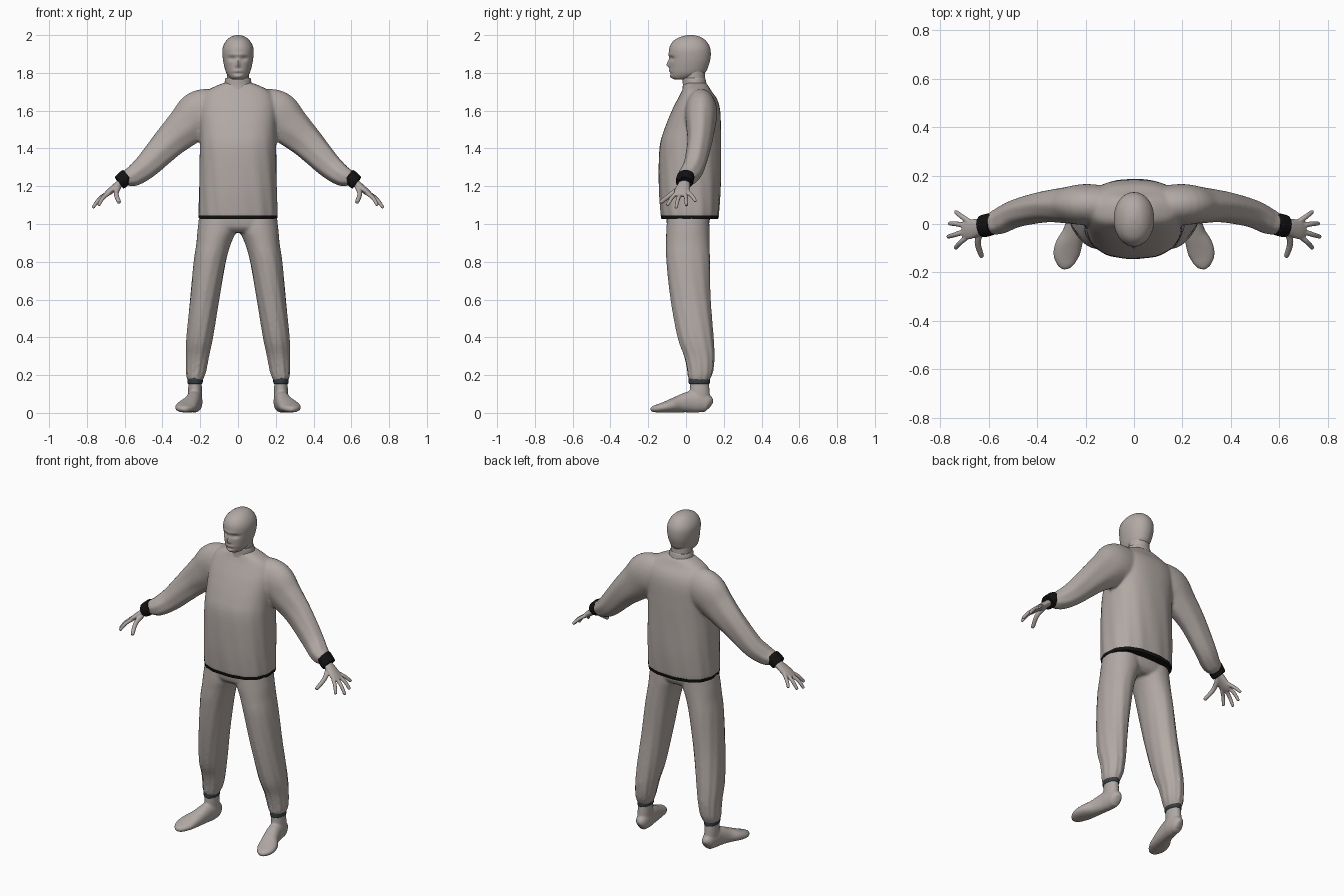
import bpy, bmesh, math
from mathutils import Vector

X, Y = Vector((1, 0, 0)), Vector((0, 1, 0))


def material(name, rgb):
    m = bpy.data.materials.new(name)
    m.diffuse_color = (*rgb, 1)
    return m


GREY = material("warm grey", (0.44, 0.395, 0.37))
BLACK = material("black", (0.006, 0.006, 0.006))
SLATE = material("dark slate", (0.035, 0.05, 0.052))


def resample(rings, steps):
    """Catmull-Rom interpolation through the ring tuples."""
    rows = [tuple(r) + (0,) * (6 - len(r)) for r in rings]
    out = []
    for i in range(len(rows) - 1):
        a, b, c, d = (rows[max(i - 1, 0)], rows[i], rows[i + 1],
                      rows[min(i + 2, len(rows) - 1)])
        for k in range(steps):
            t = k / steps
            out.append([0.5 * (2 * q + (r - p) * t + (2 * p - 5 * q + 4 * r - s) * t * t
                               + (3 * q - p - 3 * r + s) * t ** 3)
                        for p, q, r, s in zip(a, b, c, d)])
    return out + [list(rows[-1])]


def loft(bm, rings, ref=None, n=2, folds=9, side=1, steps=5, segs=40):
    """Closed tube. Ring = x, y, z, radius u, radius v, fold depth.
    Without ref the rings lie flat (u = x, v = y)."""
    rows = resample(rings, steps)
    pts = [Vector(r[:3]) for r in rows]
    loops = []
    for i, r in enumerate(rows):
        u, v = X, Y
        if ref is not None:
            t = (pts[min(i + 1, len(pts) - 1)] - pts[max(i - 1, 0)]).normalized()
            u = t.cross(ref).normalized()
            v = u.cross(t)
        loop = []
        for k in range(segs):
            a = 2 * math.pi * k / segs
            c, s = math.cos(a), math.sin(a)
            f = 1 + r[5] * math.sin(folds * a + 9 * r[2])
            c = math.copysign(abs(c) ** (2 / n), c) * f
            s = math.copysign(abs(s) ** (2 / n), s) * f
            p = pts[i] + u * c * max(r[3], 0.001) + v * s * max(r[4], 0.001)
            loop.append(bm.verts.new((p.x * side, p.y, p.z)))
        loops.append(loop)
    for a, b in zip(loops, loops[1:]):
        for k in range(segs):
            j = (k + 1) % segs
            bm.faces.new((a[k], a[j], b[j], b[k]))
    bm.faces.new(loops[0])
    bm.faces.new(loops[-1])


def part(name, mat, tubes, voxel=0, smooth=3, deform=None):
    """One object from several tubes; a tube is (rings, mirrored, options)."""
    bm = bmesh.new()
    for rings, mirrored, opts in tubes:
        for side in ((1, -1) if mirrored else (1,)):
            loft(bm, rings, side=side, **opts)
    if deform:
        for v in bm.verts:
            deform(v.co)
    bmesh.ops.recalc_face_normals(bm, faces=bm.faces)
    me = bpy.data.meshes.new(name)
    bm.to_mesh(me)
    bm.free()
    me.materials.append(mat)
    ob = bpy.data.objects.new(name, me)
    bpy.context.collection.objects.link(ob)
    bpy.ops.object.select_all(action='DESELECT')
    ob.select_set(True)
    bpy.context.view_layer.objects.active = ob
    bpy.ops.object.shade_smooth_by_angle(angle=math.radians(45))
    if voxel:  # fuse overlapping tubes into one skin
        m = ob.modifiers.new("fuse", 'REMESH')
        m.mode = 'VOXEL'
        m.voxel_size = voxel
        m.use_smooth_shade = True
        m = ob.modifiers.new("soften", 'SMOOTH')
        m.factor = 0.5
        m.iterations = smooth
    return ob


# Head: (z, front y, back y, half width)
skull = [(1.765, -.062, .0, .028), (1.776, -.077, .05, .045), (1.80, -.085, .10, .062),
         (1.84, -.087, .12, .074), (1.88, -.089, .13, .081), (1.92, -.09, .13, .083),
         (1.95, -.081, .12, .075), (1.975, -.06, .10, .058), (1.992, -.025, .073, .036),
         (2.0, .01, .04, .01)]


def face(co):
    """Sockets, brow, nose, mouth and chin as soft bumps."""
    if co.y > -0.02:
        return
    for x, z, sx, sz, push in ((.033, 1.876, .02, .012, .011), (-.033, 1.876, .02, .012, .011),
                               (0, 1.897, .05, .009, -.004), (0, 1.85, .009, .018, -.013),
                               (0, 1.838, .013, .008, -.006), (0, 1.811, .024, .007, -.004),
                               (0, 1.797, .03, .006, .004), (0, 1.78, .02, .009, -.005)):
        co.y += push * math.exp(-((co.x - x) / sx) ** 2 - ((co.z - z) / sz) ** 2)


part("head", GREY, [([(0, (f + b) / 2, z, w, (b - f) / 2) for z, f, b, w in skull], False,
                     dict(steps=8, segs=72, n=2.1))], deform=face)
part("neck", GREY, [([(0, .055, 1.70, .062, .056), (0, .045, 1.76, .059, .057),
                      (0, .04, 1.83, .06, .06)], False, {})])
part("collar", GREY, [([(0, .053, 1.705, .092, .072), (0, .047, 1.735, .074, .064),
                        (0, .043, 1.765, .069, .061), (0, .043, 1.772, .066, .058)],
                       False, {})])

# Jacket: torso and sleeves
torso = [(0, .02, 1.03, .204, .148, .008), (0, .02, 1.06, .208, .154, .012),
         (0, .02, 1.2, .206, .163, .008), (0, .0225, 1.4, .202, .163, .004),
         (0, .035, 1.5, .202, .15), (0, .053, 1.6, .205, .128), (0, .06, 1.66, .195, .105),
         (0, .056, 1.705, .165, .078), (0, .052, 1.738, .10, .062), (0, .05, 1.748, .07, .05)]
sleeve = [(.12, .078, 1.605, .112, .08), (.2, .08, 1.583, .125, .085),
          (.27, .078, 1.52, .108, .076, .015), (.365, .072, 1.432, .086, .064, .025),
          (.48, .045, 1.312, .067, .057, .03), (.545, .015, 1.26, .056, .054, .04),
          (.582, .002, 1.245, .046, .047, .04), (.60, -.003, 1.238, .036, .04)]
part("jacket", GREY, [(torso, False, dict(n=2.45, folds=14, segs=96)),
                      (sleeve, True, dict(ref=Y, folds=7, segs=48))], voxel=0.009)
part("jacket_hem", BLACK, [([(0, .02, 1.027, .206, .150, .008), (0, .02, 1.046, .2085, .1535, .01)],
                            False, dict(n=2.45, folds=14, segs=96))])
part("wrist_cuffs", BLACK, [([(.586, .0, 1.256, .036, .043), (.592, -.001, 1.251, .040, .046),
                              (.622, -.009, 1.223, .040, .046), (.628, -.01, 1.218, .034, .04)],
                             True, dict(ref=Y))])

# Hands: palm, fingers and thumb
palm = [(.595, -.003, 1.238, .022, .028), (.62, -.008, 1.218, .02, .029),
        (.65, -.015, 1.195, .019, .036), (.685, -.023, 1.167, .016, .041),
        (.708, -.026, 1.15, .010, .033)]
fingers = [((.675, .006, 1.174), (.71, .03, 1.15), (.735, .05, 1.122)),
           ((.69, -.008, 1.163), (.73, .0, 1.137), (.76, .002, 1.10)),
           ((.695, -.03, 1.158), (.735, -.043, 1.13), (.766, -.052, 1.089)),
           ((.685, -.05, 1.162), (.715, -.075, 1.138), (.736, -.098, 1.102)),
           ((.63, -.02, 1.20), (.645, -.075, 1.16), (.63, -.13, 1.117))]
tubes = [(palm, True, dict(ref=Y))]
for i, (a, b, c) in enumerate(fingers):
    g = 1.25 if i == 4 else 1
    tip = tuple(q + (q - p) * 0.1 for p, q in zip(b, c))
    tubes.append(([(*a, .0115 * g, .0115 * g), (*b, .0105 * g, .0105 * g),
                   (*c, .0085 * g, .0085 * g), (*tip, .004, .004)], True,
                  dict(ref=X if i == 4 else Y, segs=16)))
part("hands", GREY, tubes, voxel=0.004, smooth=2)

# Trousers: pelvis and two legs gathered at the ankle
pelvis = [(0, .01, .955, .15, .08), (0, .01, .985, .207, .108), (0, .012, 1.05, .203, .118)]
leg = [(.227, .07, .165, .036, .05), (.225, .072, .19, .046, .06, .05),
       (.221, .075, .225, .053, .068, .06), (.214, .07, .3, .06, .08, .04),
       (.203, .05, .4, .07, .095, .025), (.177, .025, .6, .077, .106, .015),
       (.149, .012, .8, .085, .115, .01), (.128, .01, .9, .092, .115),
       (.11, .01, .97, .104, .114), (.103, .012, 1.05, .10, .11)]
part("trousers", GREY, [(pelvis, False, dict(n=2.5)),
                        (leg, True, dict(folds=11, segs=66, n=2.1))], voxel=0.008)
part("ankle_cuffs", SLATE, [([(.227, .07, .153, .035, .051), (.227, .07, .159, .040, .056),
                              (.227, .07, .185, .040, .056), (.227, .071, .193, .037, .052)],
                             True, {})])

# Feet: heel-to-toe body with the ankle rising from it
foot = [(.228, .132, .04, .02, .015), (.226, .117, .048, .044, .032),
        (.228, .07, .06, .058, .04), (.235, .02, .058, .056, .041),
        (.25, -.04, .046, .044, .046), (.27, -.09, .035, .033, .055),
        (.28, -.13, .027, .025, .053), (.28, -.167, .021, .018, .036),
        (.277, -.186, .019, .010, .014)]
ankle = [(.228, .075, .03, .032, .048), (.228, .073, .1, .037, .053),
         (.227, .07, .175, .034, .049)]
part("feet", GREY, [(foot, True, dict(ref=X, n=2.2)), (ankle, True, {})], voxel=0.006, smooth=4)
